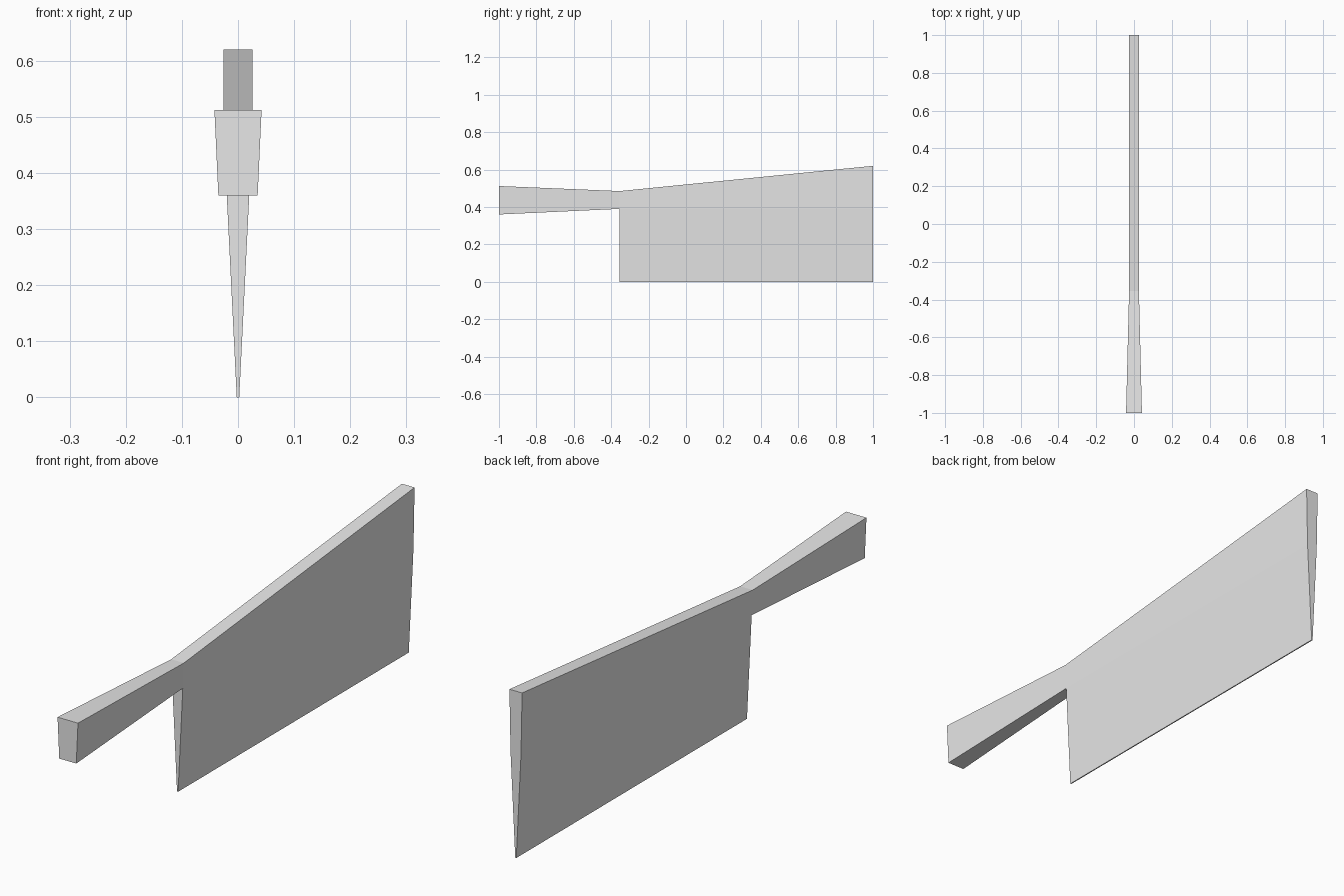
import bpy
import bmesh

cube = bpy.data.objects.get("Cube")
if cube:
    bpy.data.objects.remove(cube, do_unlink=True)

# One plain light grey for the whole knife
grey = bpy.data.materials.new("light_grey")
grey.use_nodes = True
colour = (0.8, 0.8, 0.8, 1)
grey.diffuse_color = colour
grey.node_tree.nodes["Principled BSDF"].inputs["Base Color"].default_value = colour


def rung(bm, y, z, half):
    """Left and right vertices at one height of a cross-section."""
    return [bm.verts.new((side * half, y, z)) for side in (-1, 1)]


def bridge(bm, a, b):
    bm.faces.new((a[0], a[1], b[1], b[0]))


bm = bmesh.new()

# Handle butt, neck and blade tip, each as a top and bottom rung
butt_top, butt_low = rung(bm, -1, 0.512, 0.042), rung(bm, -1, 0.36, 0.035)
neck_top, neck_low = rung(bm, -0.355, 0.485, 0.026), rung(bm, -0.355, 0.39, 0.0215)
tip_top, tip_low = rung(bm, 1, 0.62, 0.026), rung(bm, 1, 0.39, 0.0215)

# Narrow cutting edge
edge_front, edge_back = rung(bm, -0.355, 0, 0.0022), rung(bm, 1, 0, 0.0022)

# Closed outline: along the spine, down the tip, along the edge and back
outline = [butt_top, neck_top, tip_top, tip_low, edge_back, edge_front, neck_low, butt_low]
for a, b in zip(outline, outline[1:] + outline[:1]):
    bridge(bm, a, b)

# Side faces of the handle, upper blade and ground blade
panels = [
    (butt_low, neck_low, neck_top, butt_top),
    (neck_low, tip_low, tip_top, neck_top),
    (edge_front, edge_back, tip_low, neck_low),
]
for panel in panels:
    for side in (0, 1):
        bm.faces.new([r[side] for r in panel])

bmesh.ops.recalc_face_normals(bm, faces=bm.faces)
mesh = bpy.data.meshes.new("cleaver")
bm.to_mesh(mesh)
bm.free()
mesh.materials.append(grey)
knife = bpy.data.objects.new("cleaver", mesh)
bpy.context.collection.objects.link(knife)
